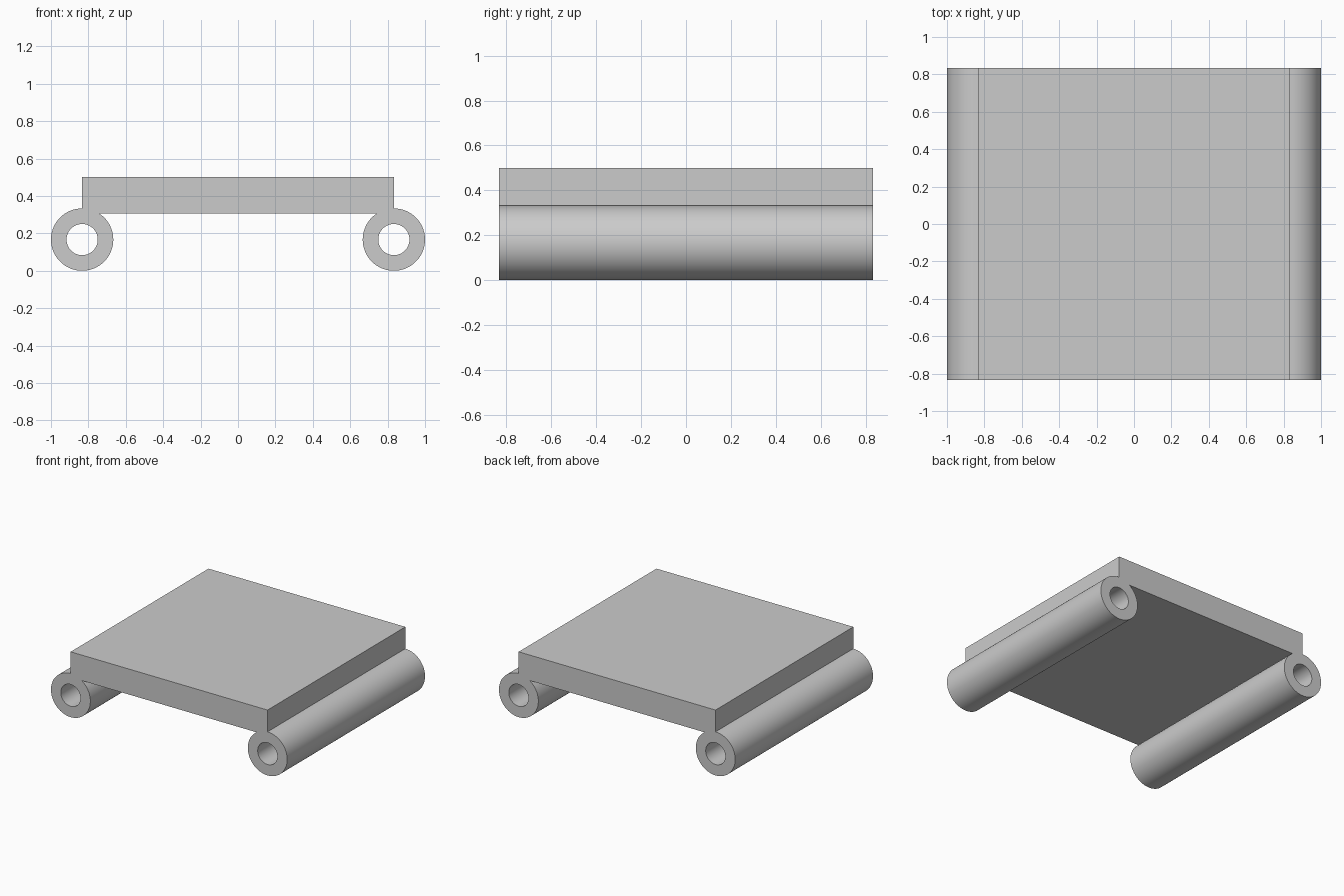
import bpy, bmesh
from math import sin, cos, asin, pi, radians

cube = bpy.data.objects.get("Cube")
if cube:
    bpy.data.objects.remove(cube, do_unlink=True)

# Main dimensions
HALF = 5 / 6          # half width of the plate and half depth of everything
OUTER = 1 / 6         # tube radius
BORE = OUTER / 2      # hole radius
TOP = 0.5             # top of the plate
UNDER = 0.305         # underside of the plate
SEGMENTS = 64

grey = bpy.data.materials.new("plain grey")
grey.use_nodes = True
colour = (0.6, 0.6, 0.6, 1)
grey.diffuse_color = colour
grey.node_tree.nodes["Principled BSDF"].inputs["Base Color"].default_value = colour


def arc(cx, radius, start, end, count):
    return [(cx + radius * cos(start + (end - start) * i / count),
             OUTER + radius * sin(start + (end - start) * i / count))
            for i in range(count + 1)]


# Outline: plate corner, round one tube, along the underside, mirrored
join = asin((UNDER - OUTER) / OUTER)
right_half = [(HALF, TOP)] + arc(HALF, OUTER, pi / 2, -pi - join, SEGMENTS)
outline = right_half + [(-x, z) for x, z in reversed(right_half)]
bores = [arc(s * HALF, BORE, 0, 2 * pi, SEGMENTS)[:-1] for s in (-1, 1)]

# Filled profile with two bores, extruded front to back
curve = bpy.data.curves.new("slide_profile", "CURVE")
curve.dimensions = "2D"
curve.fill_mode = "BOTH"
curve.extrude = HALF
for points in [outline] + bores:
    spline = curve.splines.new("POLY")
    spline.points.add(len(points) - 1)
    for point, (x, z) in zip(spline.points, points):
        point.co = (x, z, 0, 1)
    spline.use_cyclic_u = True
profile = bpy.data.objects.new("slide_profile", curve)
bpy.context.collection.objects.link(profile)
bpy.context.view_layer.update()
mesh = bpy.data.meshes.new_from_object(
    profile.evaluated_get(bpy.context.evaluated_depsgraph_get()))
bpy.data.objects.remove(profile, do_unlink=True)

# Weld the caps to the walls and stand the profile upright
bm = bmesh.new()
bm.from_mesh(mesh)
bmesh.ops.remove_doubles(bm, verts=bm.verts, dist=0.0005)
for v in bm.verts:
    v.co = (v.co.x, -v.co.z, v.co.y)
bmesh.ops.recalc_face_normals(bm, faces=bm.faces)
bm.to_mesh(mesh)
bm.free()
mesh.materials.clear()
mesh.materials.append(grey)

body = bpy.data.objects.new("plate_with_tubes", mesh)
bpy.context.collection.objects.link(body)
bpy.ops.object.select_all(action="DESELECT")
body.select_set(True)
bpy.context.view_layer.objects.active = body
bpy.ops.object.shade_smooth_by_angle(angle=radians(30))
